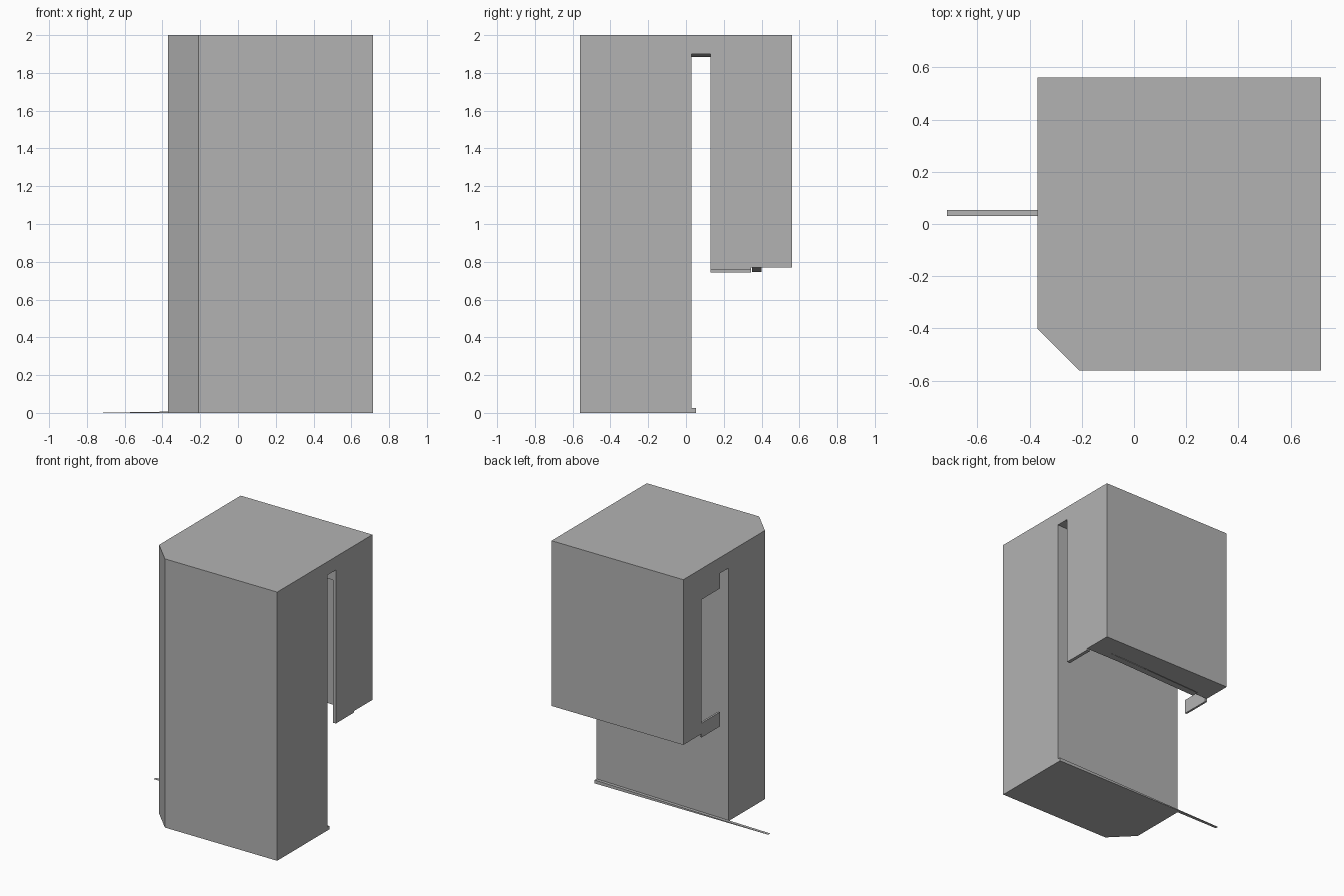
import bpy
import bmesh
from mathutils import Vector

cube = bpy.data.objects.get("Cube")
if cube:
    bpy.data.objects.remove(cube, do_unlink=True)

grey = bpy.data.materials.new("plain grey")
grey.use_nodes = True
colour = (0.45, 0.45, 0.45, 1)
grey.diffuse_color = colour
grey.node_tree.nodes["Principled BSDF"].inputs["Base Color"].default_value = colour


def prism(name, corners, depth):
    """Extrude a flat polygon along the depth vector."""
    bm = bmesh.new()
    face = bm.faces.new([bm.verts.new(c) for c in corners])
    ext = bmesh.ops.extrude_face_region(bm, geom=[face])
    moved = [v for v in ext["geom"] if isinstance(v, bmesh.types.BMVert)]
    bmesh.ops.translate(bm, verts=moved, vec=Vector(depth))
    bmesh.ops.recalc_face_normals(bm, faces=bm.faces)
    mesh = bpy.data.meshes.new(name)
    bm.to_mesh(mesh)
    bm.free()
    mesh.materials.append(grey)
    obj = bpy.data.objects.new(name, mesh)
    bpy.context.collection.objects.link(obj)
    return obj


def side_prism(name, profile, y0, y1):
    """Prism with an x-z profile, running from y0 to y1."""
    return prism(name, [(x, y0, z) for x, z in profile], (0, y1 - y0, 0))


def cut(target, profile, y0, y1):
    """Remove a prism from the target."""
    tool = side_prism("cutter", profile, y0, y1)
    tool.hide_render = True
    mod = target.modifiers.new("cut", "BOOLEAN")
    mod.operation = "DIFFERENCE"
    mod.solver = "EXACT"
    mod.object = tool
    bpy.context.view_layer.objects.active = target
    bpy.ops.object.modifier_apply(modifier=mod.name)
    bpy.data.objects.remove(tool, do_unlink=True)


def block(x0, x1, z0, z1, z2=None):
    """Profile whose top slopes from z1 to z2."""
    return [(x0, z0), (x1, z0), (x1, z1 if z2 is None else z2), (x0, z1)]


LEFT, RIGHT, FRONT, BACK = -0.37, 0.715, -0.56, 0.56
PANEL, INNER, SHELF = 0.03, 0.13, 0.345

# Tall body with one chamfered front corner
body = prism("body", [(LEFT, BACK, 0), (LEFT, -0.4, 0), (-0.21, FRONT, 0),
                      (RIGHT, FRONT, 0), (RIGHT, BACK, 0)], (0, 0, 2))

# Open space under the rear box, with lips left hanging at the sides
cut(body, block(-1, 1, -1, 0.77), SHELF, 1)
cut(body, block(-1, 1, -1, 0.735, 0.762), PANEL, SHELF + 0.01)
# Narrow slot between the front panel and the rear box
cut(body, block(-1, 1, -1, 1.873, 1.905), PANEL, INNER)
# Hollow inside the rear box
cut(body, block(LEFT + 0.015, RIGHT - 0.025, 0.5, 1.82), INNER - 0.01, SHELF)
# Window in the rear box side
cut(body, block(LEFT - 0.2, LEFT + 0.1, 0.85, 1.77), INNER - 0.01, SHELF)

# Sloping strip under the rear box
side_prism("underside_strip",
           [(0.55, 0.77), (-0.24, 0.745), (-0.24, 0.749), (0.55, 0.774)], 0.35, 0.4)

# Tapered rail along the foot of the front panel
side_prism("foot_rail",
           [(-RIGHT, 0), (RIGHT, 0), (RIGHT, 0.025), (-RIGHT, 0.001)], PANEL, 0.053)
